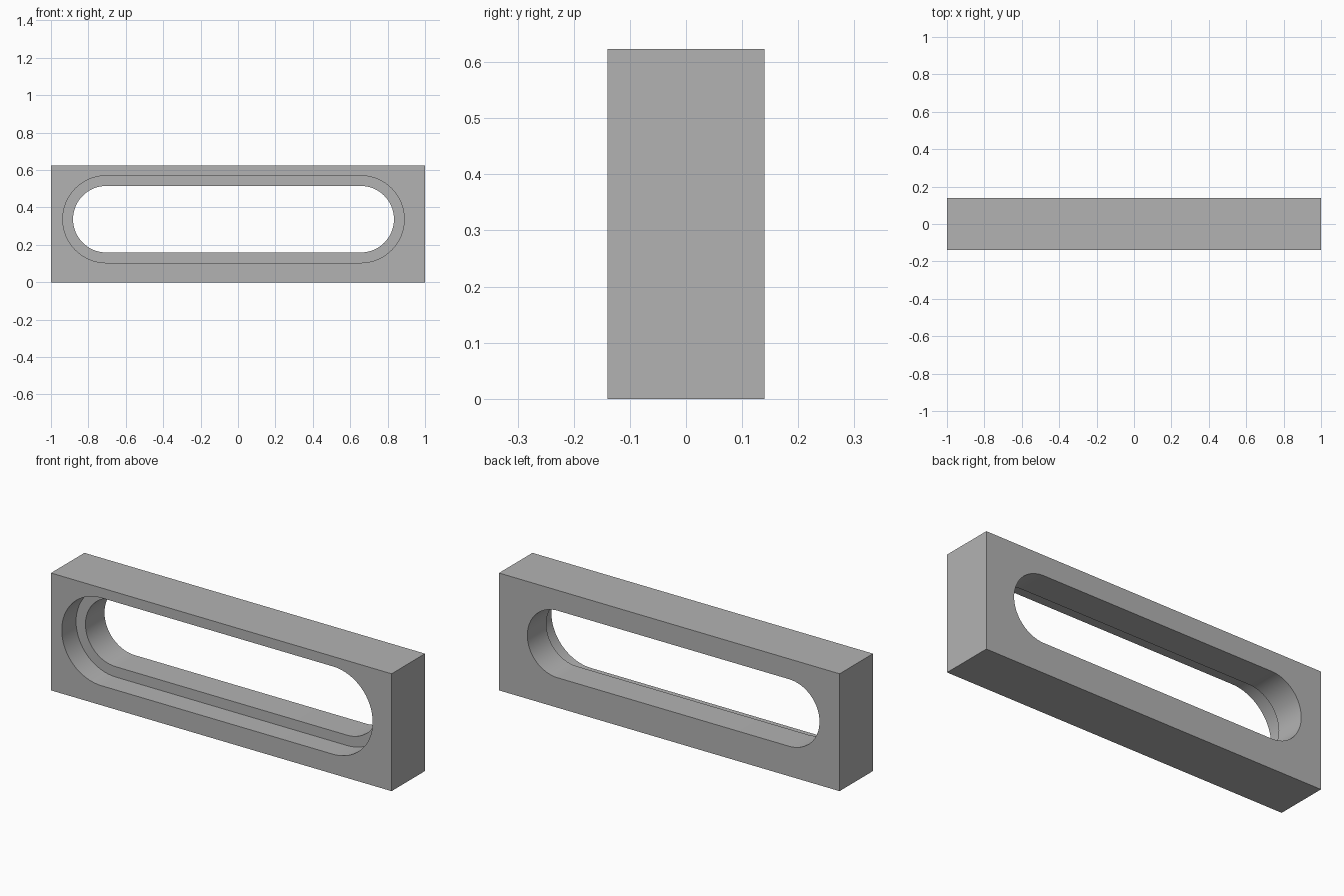
import bpy, bmesh
from math import pi, sin, cos, radians

cube = bpy.data.objects.get("Cube")
if cube:
    bpy.data.objects.remove(cube, do_unlink=True)

HEIGHT = 0.623
BACK, LEDGE = 0.14, -0.02       # depth of the back face and of the inner ledge
SLOT_X, SLOT_Z, HALF_RUN = -0.024, 0.337, 0.68
ARC_STEPS = 32

grey = bpy.data.materials.new("plain grey")
grey.use_nodes = True
colour = (0.45, 0.45, 0.45, 1)
grey.diffuse_color = colour
grey.node_tree.nodes["Principled BSDF"].inputs["Base Color"].default_value = colour


def slot_outline(radius):
    """Rounded slot: two half circles joined by straight runs."""
    points = []
    for side, start in ((1, -pi / 2), (-1, pi / 2)):
        for i in range(ARC_STEPS + 1):
            a = start + pi * i / ARC_STEPS
            points.append((SLOT_X + side * HALF_RUN + radius * cos(a),
                           SLOT_Z + radius * sin(a)))
    return points


def prism(name, outline, y0, y1):
    """Extrude an outline in the XZ plane from y0 to y1."""
    bm = bmesh.new()
    face = bm.faces.new([bm.verts.new((x, y0, z)) for x, z in outline])
    new = bmesh.ops.extrude_face_region(bm, geom=[face])["geom"]
    verts = [v for v in new if isinstance(v, bmesh.types.BMVert)]
    bmesh.ops.translate(bm, verts=verts, vec=(0, y1 - y0, 0))
    bmesh.ops.recalc_face_normals(bm, faces=bm.faces)
    mesh = bpy.data.meshes.new(name)
    bm.to_mesh(mesh)
    bm.free()
    mesh.materials.append(grey)
    obj = bpy.data.objects.new(name, mesh)
    bpy.context.collection.objects.link(obj)
    return obj


# Solid block
block = prism("slotted_block", [(-1, 0), (1, 0), (1, HEIGHT), (-1, HEIGHT)], -BACK, BACK)

# Wide front recess, then the narrower slot through to the back
cutters = [
    prism("recess_cutter", slot_outline(0.233), -BACK - 0.1, LEDGE),
    prism("through_slot_cutter", slot_outline(0.178), -BACK - 0.2, BACK + 0.1),
]
bpy.context.view_layer.objects.active = block
for cutter in cutters:
    cut = block.modifiers.new(cutter.name, "BOOLEAN")
    cut.operation = "DIFFERENCE"
    cut.solver = "EXACT"
    cut.object = cutter
    bpy.ops.object.modifier_apply(modifier=cut.name)
for cutter in cutters:
    bpy.data.objects.remove(cutter, do_unlink=True)

# Smooth the round slot ends, keep the edges crisp
bpy.ops.object.select_all(action="DESELECT")
block.select_set(True)
bpy.ops.object.shade_smooth_by_angle(angle=radians(30))
